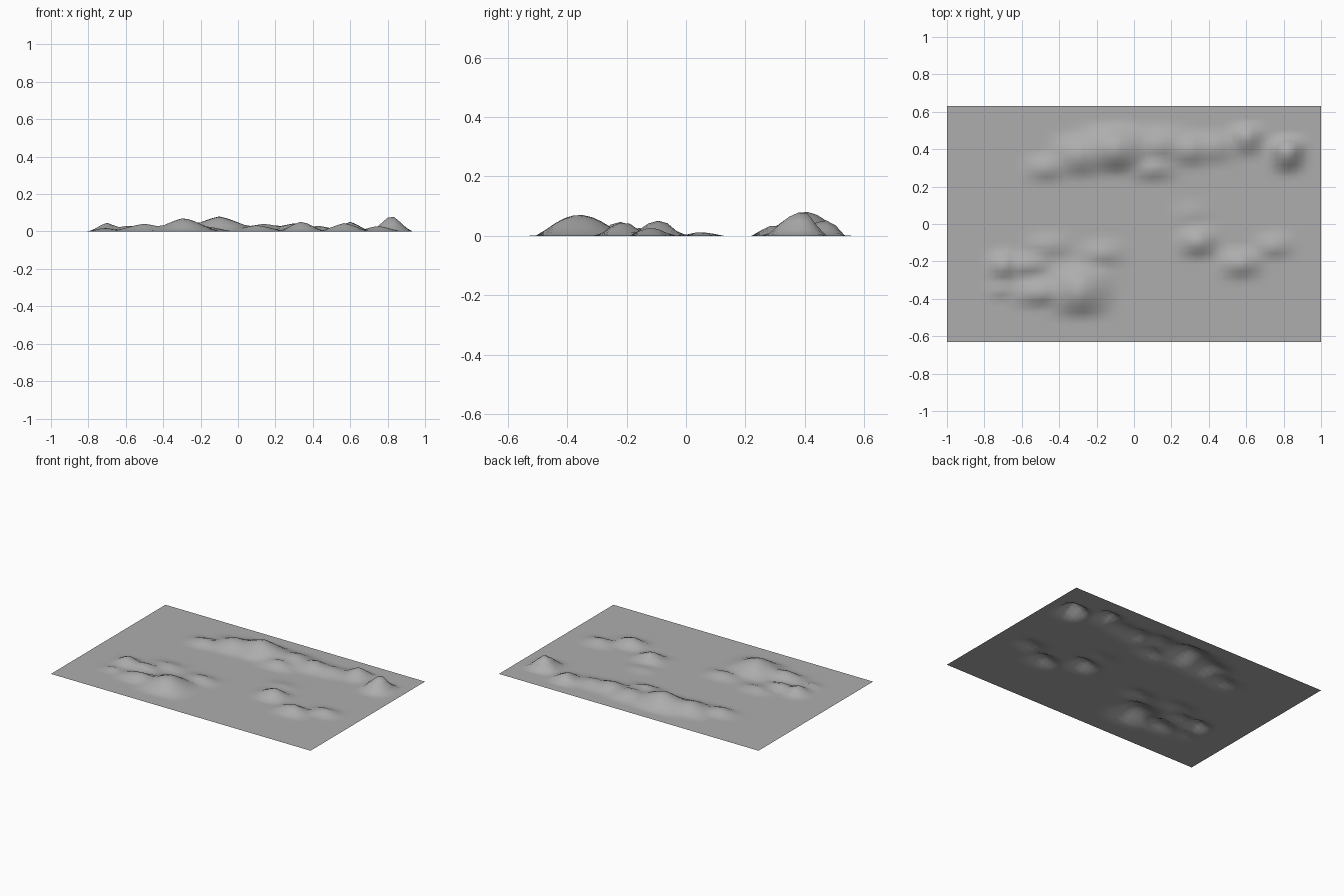
import bpy, bmesh, math

old = bpy.data.objects.get("Cube")
if old:
    bpy.data.objects.remove(old)

# Hills: centre x, centre y, height, half length, south depth, north depth
HILLS = [
    # front left group
    (-.29, -.36, .073, .2, .15, .16), (-.5, -.37, .042, .19, .08, .09),
    (-.7, -.22, .047, .1, .09, .08), (-.58, -.22, .032, .16, .07, .07),
    (-.71, -.35, .02, .1, .05, .05), (-.46, -.12, .022, .15, .06, .08),
    (-.17, -.16, .027, .15, .07, .08),
    # front right group
    (.34, -.09, .053, .13, .1, .08), (.3, .05, .012, .13, .07, .08),
    (.57, -.21, .046, .14, .09, .08), (.75, -.12, .03, .13, .07, .08),
    # long rear range
    (-.47, .3, .032, .14, .08, .08), (-.29, .37, .055, .18, .13, .12),
    (-.1, .4, .081, .24, .14, .14), (.1, .3, .036, .16, .08, .07),
    (.14, .42, .042, .2, .11, .11), (.3, .4, .044, .17, .1, .1),
    (.43, .41, .03, .16, .09, .09), (.6, .475, .052, .11, .12, .06),
    (.82, .395, .088, .11, .13, .07),
]


def height(x, y):
    # peaked along x, domed along y; the taller of overlapping hills dominates
    total = 0
    for cx, cy, h, length, south, north in HILLS:
        u = abs(x - cx) / length
        v = (y - cy) / (south if y < cy else north)
        if u < 1 and abs(v) < 1:
            peak = .6 * (1 - u) + .2 * (1 + math.cos(math.pi * u))
            dome = (1 - v * v) ** 1.5
            total += (h * peak * dome) ** 4
    return total ** .25


# Ground sheet raised into hills
bm = bmesh.new()
bmesh.ops.create_grid(bm, x_segments=60, y_segments=40, size=1)
for v in bm.verts:
    v.co.y *= .63
    v.co.z = height(v.co.x, v.co.y)
for f in bm.faces:
    f.smooth = True
mesh = bpy.data.meshes.new("terrain")
bm.to_mesh(mesh)
bm.free()
terrain = bpy.data.objects.new("terrain", mesh)
bpy.context.collection.objects.link(terrain)

# Grey ground colour
grey = bpy.data.materials.new("ground grey")
grey.use_nodes = True
colour = (.42, .42, .42, 1)
grey.diffuse_color = colour
grey.node_tree.nodes["Principled BSDF"].inputs["Base Color"].default_value = colour
mesh.materials.append(grey)
